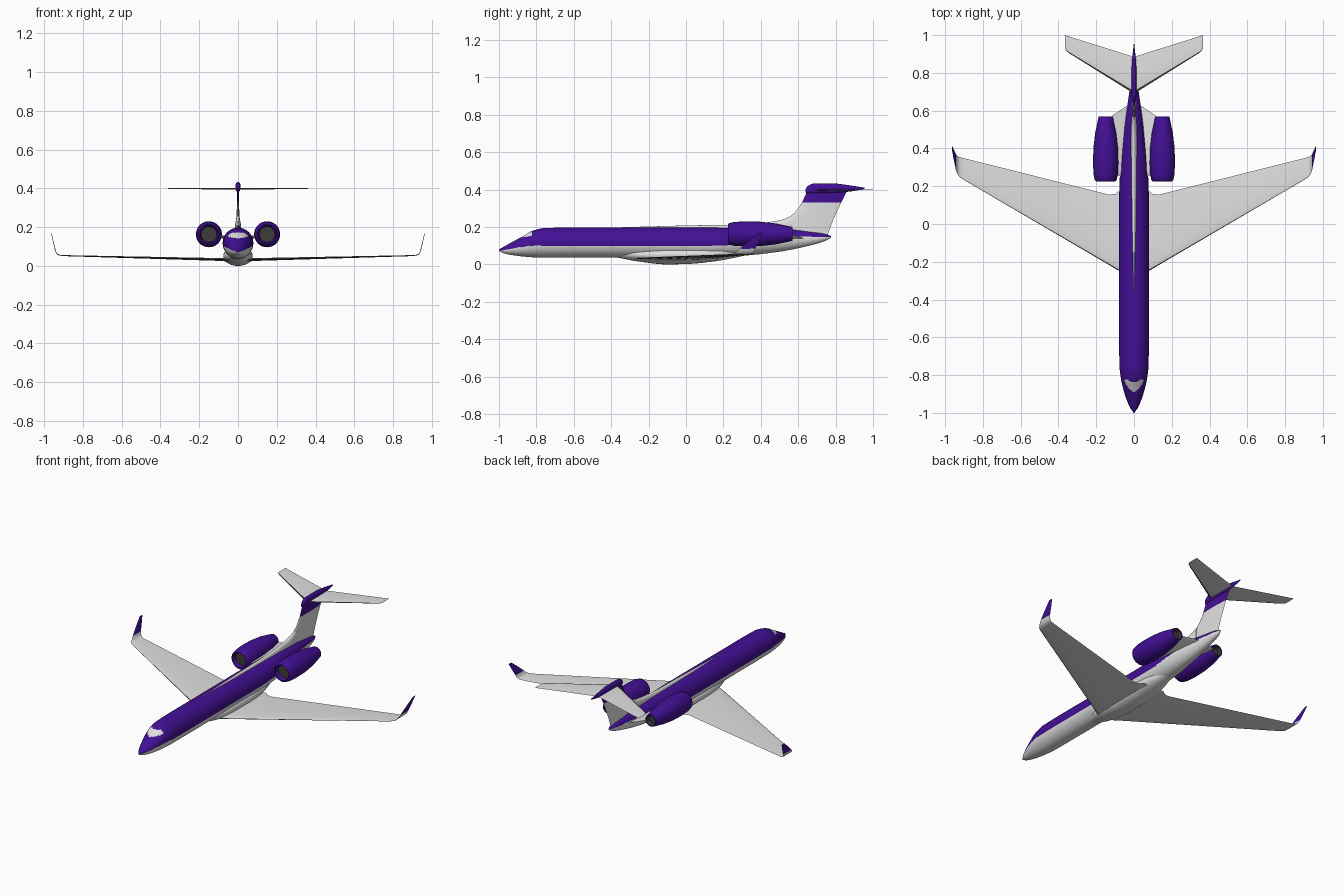
import bpy, bmesh, math
from mathutils import Vector

if "Cube" in bpy.data.objects:
    bpy.data.objects.remove(bpy.data.objects["Cube"])


def material(name, rgb):
    m = bpy.data.materials.new(name)
    m.use_nodes = True
    m.diffuse_color = (*rgb, 1)
    bsdf = m.node_tree.nodes["Principled BSDF"]
    bsdf.inputs["Base Color"].default_value = (*rgb, 1)
    bsdf.inputs["Roughness"].default_value = 0.6
    return m


MATS = [material("white paint", (0.75, 0.75, 0.75)),
        material("purple paint", (0.055, 0.005, 0.3)),
        material("dark metal", (0.045, 0.045, 0.04))]
WHITE, PURPLE, DARK = range(3)


def interp(keys, t):
    """Smooth interpolation of key rows (t, values...) without overshoot."""
    i = max(k for k in range(len(keys) - 1) if keys[k][0] <= t or k == 0)

    def slope(k, c):
        if k == 0 or k == len(keys) - 1:
            k = max(k, 1)
            return (keys[k][c] - keys[k - 1][c]) / (keys[k][0] - keys[k - 1][0])
        a = (keys[k][c] - keys[k - 1][c]) / (keys[k][0] - keys[k - 1][0])
        b = (keys[k + 1][c] - keys[k][c]) / (keys[k + 1][0] - keys[k][0])
        return 2 * a * b / (a + b) if a * b > 0 else 0

    h = keys[i + 1][0] - keys[i][0]
    u = (t - keys[i][0]) / h
    out = []
    for c in range(1, len(keys[0])):
        p, q = keys[i][c], keys[i + 1][c]
        out.append(p + (q - p) * u * u * (3 - 2 * u)
                   + h * u * (1 - u) * (slope(i, c) * (1 - u) - slope(i + 1, c) * u))
    return out


def loft(name, rings, colour=lambda c, i, j: WHITE, mirror=False):
    """Skin closed rings of points; colour(centre, ring, segment) picks the paint."""
    bm = bmesh.new()
    rows = [[bm.verts.new(p) for p in ring] for ring in rings]
    n = len(rows[0])
    for i in range(len(rows) - 1):
        for j in range(n):
            k = (j + 1) % n
            f = bm.faces.new((rows[i][j], rows[i][k], rows[i + 1][k], rows[i + 1][j]))
            f.material_index = colour(f.calc_center_median(), i, j)
    for i in (0, len(rows) - 1):
        f = bm.faces.new(rows[i])
        f.material_index = colour(f.calc_center_median(), i, n // 2)
    bmesh.ops.recalc_face_normals(bm, faces=bm.faces)
    mesh = bpy.data.meshes.new(name)
    bm.to_mesh(mesh)
    bm.free()
    for m in MATS:
        mesh.materials.append(m)
    ob = bpy.data.objects.new(name, mesh)
    bpy.context.collection.objects.link(ob)
    bpy.ops.object.select_all(action='DESELECT')
    ob.select_set(True)
    bpy.context.view_layer.objects.active = ob
    bpy.ops.object.shade_smooth_by_angle(angle=math.radians(40))
    if mirror:
        ob.modifiers.new("Mirror", 'MIRROR').use_mirror_merge = False
    return ob


def body(name, keys, steps, segs, colour=lambda c, i, j: WHITE):
    """Elliptic body along y from rows (y, half width, bottom, top)."""
    rings = []
    for s in range(steps + 1):
        y = keys[0][0] + (keys[-1][0] - keys[0][0]) * s / steps
        w, lo, hi = interp(keys, y)
        rings.append([(w * math.cos(a), y, (lo + hi) / 2 + (hi - lo) / 2 * math.sin(a))
                      for a in (2 * math.pi * k / segs for k in range(segs))])
    return loft(name, rings, colour)


HALF = 12


def foil(origin, chord, thick, normal):
    """Symmetric section from leading edge back; thickness along normal."""
    pts = []
    for k in range(2 * HALF):
        u = (1 - math.cos(math.pi * k / HALF)) / 2
        side = 1 if k <= HALF else -1
        t = 1.45 * math.sqrt(u) * (1 - u) + 0.04 * u
        pts.append(Vector(origin) + Vector((0, chord * u, 0)) + Vector(normal) * (side * t * thick / 2))
    return pts


def front_edge(j, count):
    return j < count or j >= 2 * HALF - count


# Fuselage: purple upper half, white belly and windscreen band
HULL = [(-1, .002, .072, .08), (-.97, .022, .058, .097), (-.92, .043, .048, .125),
        (-.87, .058, .042, .152), (-.82, .069, .038, .18), (-.75, .077, .036, .195),
        (-.6, .079, .036, .197), (.1, .079, .036, .197), (.3, .073, .046, .197),
        (.5, .053, .068, .193), (.65, .032, .098, .176), (.74, .018, .124, .163),
        (.775, .004, .142, .152)]
STRIPE = [(-1, .072), (-.8, .1), (.2, .1), (.55, .147), (.78, .147)]


def hull_paint(c, i, j):
    if c.y < -.82 and .143 + .15 * (c.y + .885) < c.z < .171:
        return WHITE
    return PURPLE if c.z > interp(STRIPE, c.y)[0] else WHITE


body("fuselage", HULL, 240, 88, hull_paint)

# Belly fairing and spine ridge
body("belly_fairing", [(-.37, .03, .037, .08), (-.25, .065, .015, .09), (-.1, .076, 0, .1),
                       (0, .076, .002, .1), (.15, .07, .016, .1), (.33, .03, .05, .1)], 40, 40)
body("spine_ridge", [(-.4, .002, .17, .197), (0, .011, .17, .208), (.3, .014, .17, .214),
                     (.5, .016, .17, .235), (.57, .012, .17, .262)], 40, 24)

# Wings with upturned purple tips: x, z, leading y, trailing y, thickness, cant
WING = [(.02, .03, -.285, .185, .03, 0), (.075, .032, -.25, .18, .028, 0),
        (.095, .033, -.239, .16, .026, 0), (.13, .034, -.218, .155, .025, 0),
        (.9, .053, .233, .348, .009, 0), (.925, .056, .25, .355, .008, 15),
        (.937, .066, .268, .362, .007, 50), (.943, .084, .287, .37, .006, 75),
        (.952, .122, .33, .39, .005, 80), (.962, .166, .385, .412, .004, 80)]


def wing_paint(c, i, j):
    if c.z > .084:
        return PURPLE
    return DARK if front_edge(j, 1) else WHITE


def span_rings(rows):
    return [foil((x, a, z), b - a, t, (-math.sin(math.radians(d)), 0, math.cos(math.radians(d))))
            for x, z, a, b, t, d in rows]


loft("wing", span_rings(WING), wing_paint, True)

# Tailplane with dark leading edges
TAIL = [(0, .397, .69, .885, .014, 0), (.345, .399, .905, .993, .007, 0),
        (.358, .399, .917, .998, .006, 0), (.365, .399, .93, 1, .003, 0)]
loft("tailplane", span_rings(TAIL), lambda c, i, j: DARK if front_edge(j, 2) else WHITE, True)

# Fin: z, leading y, trailing y, thickness
FIN = [(.15, .46, .755, .03), (.215, .49, .778, .028), (.24, .535, .788, .026),
       (.28, .585, .806, .023), (.33, .62, .83, .021), (.39, .647, .86, .018)]
loft("fin", [foil((0, a, z), b - a, t, (1, 0, 0)) for z, a, b, t in FIN],
     lambda c, i, j: PURPLE if c.z > .33 else WHITE)
body("fin_cap", [(.638, .002, .385, .4), (.65, .008, .381, .418), (.68, .013, .38, .432),
                 (.78, .014, .382, .433), (.88, .009, .39, .422), (.955, .001, .404, .41)],
     40, 24, lambda c, i, j: PURPLE)

# Engines: (y, radius) from the intake disc round the outside to the exhaust disc
NACELLE = [(.25, .001), (.25, .04), (.235, .042), (.227, .046), (.225, .051), (.232, .058),
           (.26, .064), (.32, .067), (.4, .065), (.48, .056), (.57, .037), (.568, .031),
           (.54, .029), (.54, .001)]
loft("engine", [[(.15 + r * math.cos(a), y, .163 + r * math.sin(a))
                 for a in (2 * math.pi * k / 40 for k in range(40))] for y, r in NACELLE],
     lambda c, i, j: DARK if i < 1 or i > 10 else PURPLE, True)

# Engine pylons
loft("pylon", span_rings([(.03, .138, .25, .63, .03, 0), (.115, .158, .26, .575, .026, 0)]),
     mirror=True)
